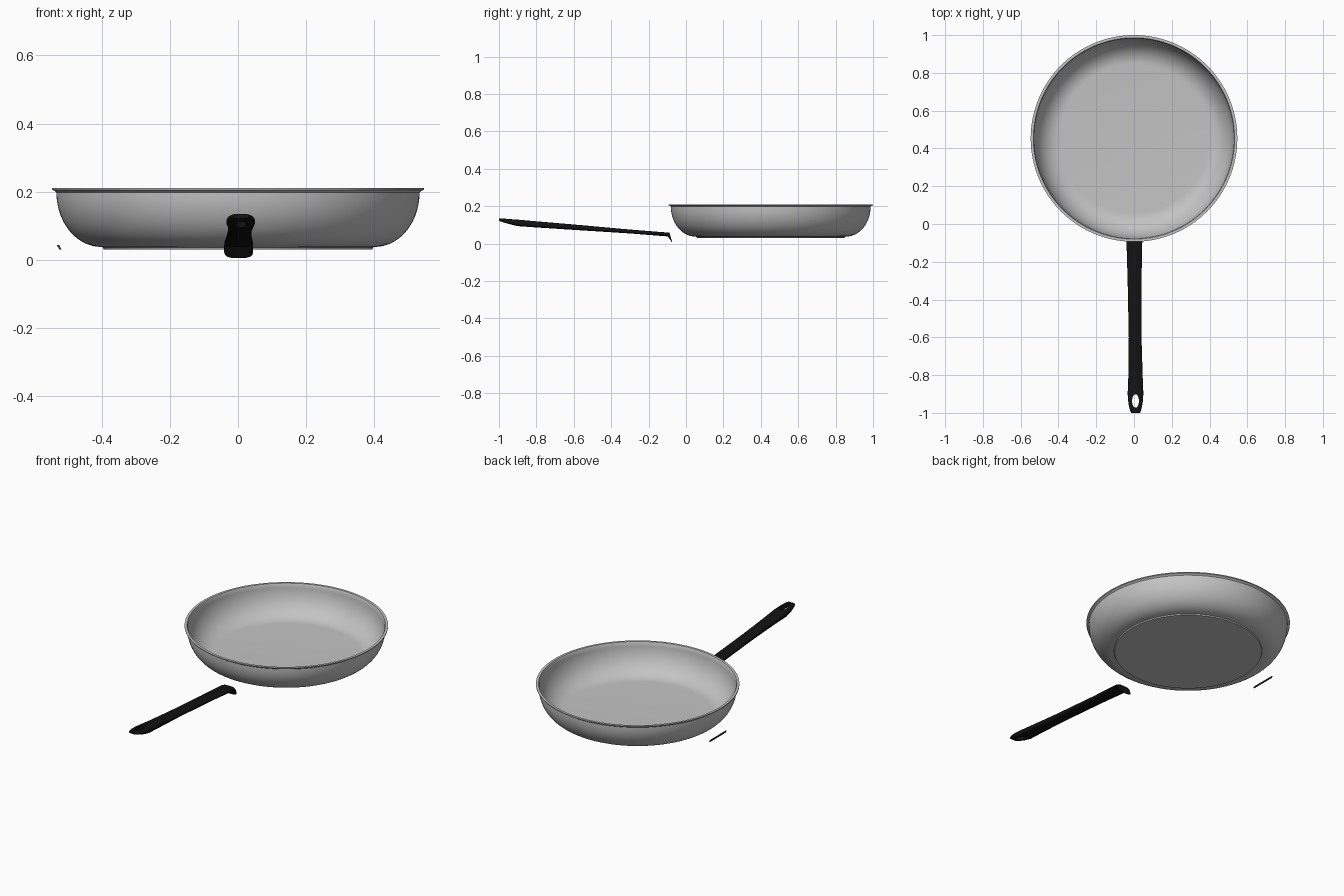
import bpy, bmesh
from math import sin, cos, pi

cube = bpy.data.objects.get("Cube")
if cube:
    bpy.data.objects.remove(cube, do_unlink=True)


def material(name, r, g, b):
    m = bpy.data.materials.new(name)
    m.use_nodes = True
    m.diffuse_color = (r, g, b, 1)
    m.node_tree.nodes["Principled BSDF"].inputs["Base Color"].default_value = (r, g, b, 1)
    return m


def add_object(name, bm, mat, smooth_angle=None):
    bmesh.ops.recalc_face_normals(bm, faces=bm.faces)
    mesh = bpy.data.meshes.new(name)
    bm.to_mesh(mesh)
    bm.free()
    mesh.materials.append(mat)
    ob = bpy.data.objects.new(name, mesh)
    bpy.context.collection.objects.link(ob)
    if smooth_angle:
        bpy.ops.object.select_all(action='DESELECT')
        bpy.context.view_layer.objects.active = ob
        ob.select_set(True)
        bpy.ops.object.shade_smooth_by_angle(angle=smooth_angle)
    return ob


def loft(bm, rings, closed):
    """Bridge equal vertex rings; cap the two ends."""
    loops = [[bm.verts.new(p) for p in ring] for ring in rings]
    n = len(loops[0])
    for a, b in zip(loops, loops[1:]):
        for i in range(n):
            j = (i + 1) % n
            bm.faces.new((a[i], a[j], b[j], b[i]))
    if closed:
        bm.faces.new(loops[0])
        bm.faces.new(loops[-1])


steel = material("brushed steel", 0.55, 0.55, 0.55)
black = material("black plastic", 0.006, 0.006, 0.006)
dark = material("dark grey", 0.05, 0.05, 0.05)

# Pan: one closed profile, outside up to the rolled rim and back down inside
PAN_Y, SEGS, STEPS = 0.453, 128, 14


def wall(r, z, width, height):
    angles = [k * pi / 2 / STEPS for k in range(STEPS + 1)]
    return [(r + width * sin(a), z + height * (1 - cos(a))) for a in angles]


outer = [(0.395, 0.03), (0.398, 0.036)] + wall(0.402, 0.037, 0.132, 0.16)
rim = [(0.539, 0.202), (0.547, 0.205), (0.547, 0.21), (0.533, 0.21)]
inner = wall(0.395, 0.038, 0.134, 0.164)[::-1]
rings = [[(r * cos(2 * pi * i / SEGS), PAN_Y + r * sin(2 * pi * i / SEGS), z)
          for i in range(SEGS)] for r, z in outer + rim + inner]
bm = bmesh.new()
loft(bm, rings, True)
add_object("pan", bm, steel, 0.6)

# Handle stations: top y, top z, bottom y, bottom z, centre x, half width
stations = [
    (-0.088, 0.058, -0.073, 0.004, 0.002, 0.043),
    (-0.10, 0.059, -0.098, 0.038, 0.002, 0.042),
    (-0.30, 0.075, -0.30, 0.054, 0.003, 0.037),
    (-0.60, 0.102, -0.60, 0.073, 0.006, 0.034),
    (-0.80, 0.119, -0.80, 0.086, 0.008, 0.038),
    (-0.90, 0.128, -0.90, 0.093, 0.008, 0.042),
    (-0.95, 0.132, -0.95, 0.105, 0.008, 0.038),
    (-0.985, 0.134, -0.985, 0.116, 0.008, 0.030),
    (-1.0, 0.134, -1.0, 0.121, 0.008, 0.024),
]


def rounded(v):
    return abs(v) ** 0.6 * (1 if v > 0 else -1)


rings = []
for ty, tz, by, bz, cx, hw in stations:
    ring = []
    for i in range(20):
        a = 2 * pi * (i + 0.5) / 20
        t = (rounded(sin(a)) + 1) / 2
        ring.append((cx + hw * rounded(cos(a)), by + (ty - by) * t, bz + (tz - bz) * t))
    rings.append(ring)
bm = bmesh.new()
loft(bm, rings, True)
handle = add_object("handle", bm, black, 0.6)

# Oval hanging hole through the handle tip
bm = bmesh.new()
loft(bm, [[(0.008 + 0.018 * cos(2 * pi * i / 24), -0.937 + 0.036 * sin(2 * pi * i / 24), z)
           for i in range(24)] for z in (0.05, 0.2)], True)
cutter = add_object("hole_cutter", bm, black)
cutter.hide_render = True
cutter.hide_viewport = True
cutter.display_type = 'WIRE'
cut = handle.modifiers.new("hanging hole", 'BOOLEAN')
cut.operation = 'DIFFERENCE'
cut.solver = 'EXACT'
cut.object = cutter

# Small loose side plate, leaning with the wall
bm = bmesh.new()
section = [(-0.533, 0.043), (-0.526, 0.043), (-0.519, 0.03), (-0.526, 0.03)]
loft(bm, [[(x, y, z) for x, z in section] for y in (0.38, 0.525)], True)
add_object("side_plate", bm, dark)
